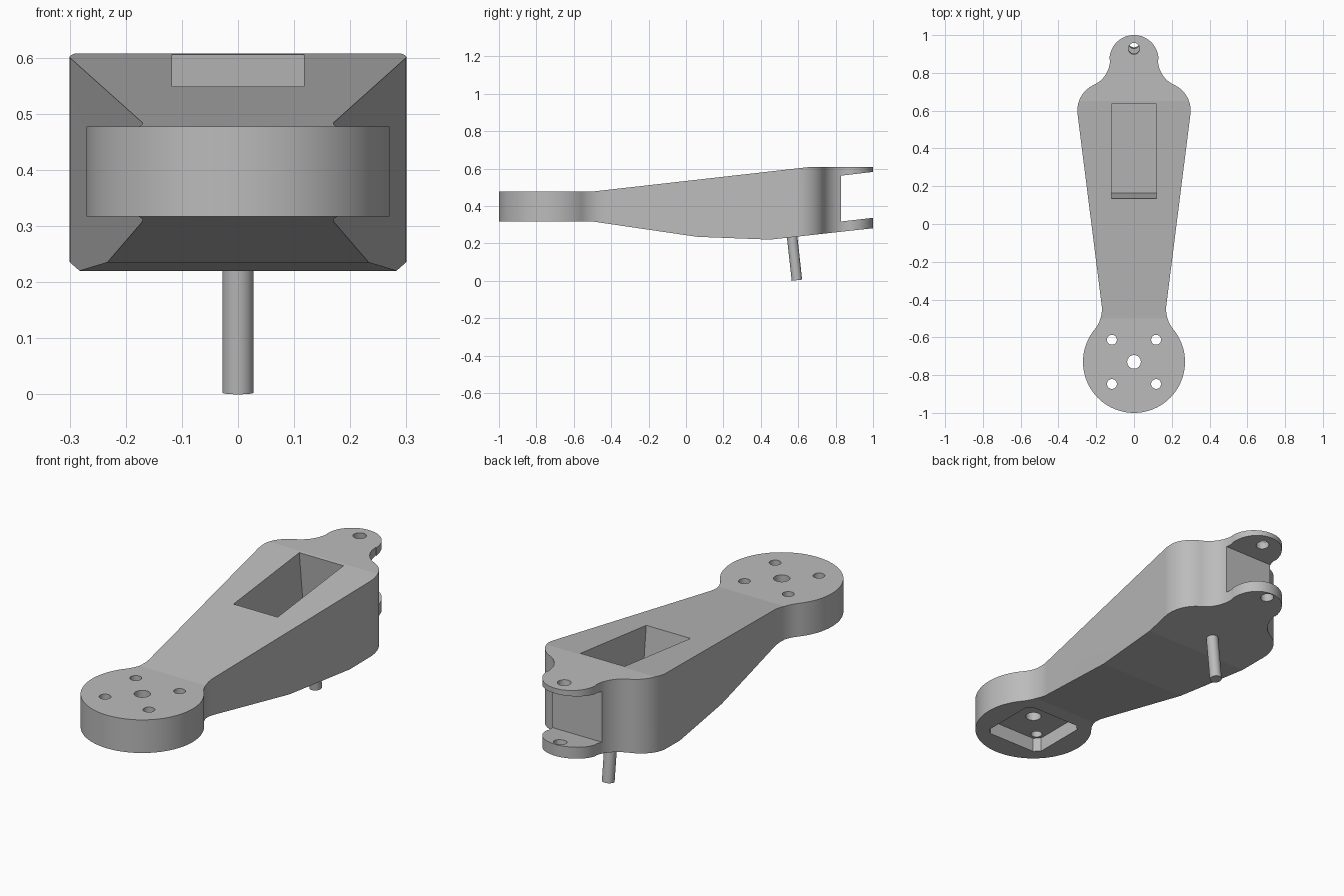
import bpy
import bmesh
from math import radians, sin, cos
from mathutils import Matrix, Vector

default = bpy.data.objects.get("Cube")
if default:
    bpy.data.objects.remove(default, do_unlink=True)

grey = bpy.data.materials.new("plain grey")
grey.use_nodes = True
colour = (0.5, 0.5, 0.5, 1)
grey.diffuse_color = colour
grey.node_tree.nodes["Principled BSDF"].inputs["Base Color"].default_value = colour

TILT = radians(6.3)  # lean shared by the fork, well and peg


def arc(cx, cy, r, start, end, steps):
    angles = [radians(start + (end - start) * i / steps) for i in range(steps + 1)]
    return [(cx + r * cos(a), cy + r * sin(a)) for a in angles]


def prism(name, points, direction):
    """Extrude a closed 3D outline along a direction."""
    bm = bmesh.new()
    face = bm.faces.new([bm.verts.new(p) for p in points])
    moved = bmesh.ops.extrude_face_region(bm, geom=[face])["geom"]
    verts = [v for v in moved if isinstance(v, bmesh.types.BMVert)]
    bmesh.ops.translate(bm, verts=verts, vec=direction)
    bmesh.ops.recalc_face_normals(bm, faces=bm.faces)
    return finish(name, bm)


def rod(name, centre, radius, length, tilt=0.0):
    bm = bmesh.new()
    place = Matrix.Translation(centre) @ Matrix.Rotation(tilt, 4, 'X')
    bmesh.ops.create_cone(bm, cap_ends=True, segments=80, radius1=radius,
                          radius2=radius, depth=length, matrix=place)
    return finish(name, bm)


def finish(name, bm):
    mesh = bpy.data.meshes.new(name)
    bm.to_mesh(mesh)
    bm.free()
    mesh.materials.append(grey)
    obj = bpy.data.objects.new(name, mesh)
    bpy.context.collection.objects.link(obj)
    return obj


def combine(target, tool, operation='DIFFERENCE'):
    """Apply a boolean and discard the tool."""
    bpy.context.view_layer.objects.active = target
    mod = target.modifiers.new("cut", 'BOOLEAN')
    mod.operation = operation
    mod.solver = 'EXACT'
    mod.object = tool
    bpy.ops.object.modifier_apply(modifier=mod.name)
    bpy.data.objects.remove(tool, do_unlink=True)


# Plan outline: round foot, waist, shoulder, neck and rounded tip
half = arc(0, -0.73, 0.27, -90, 39.3, 40)
half += arc(0.342, -0.45, 0.172, 219.3, 173, 16)[1:]
half += arc(0.15, 0.6, 0.15, -7, 65.3, 24)
half += arc(0.274, 0.87, 0.147, 245.3, 180, 22)[1:]
half += arc(0, 0.87, 0.13, 0, 90, 28)
outline = half + [(-x, y) for x, y in reversed(half[1:-1])]
arm = prism("arm_body", [(x, y, -0.2) for x, y in outline], (0, 0, 1.2))

# Side profile trims the top and underside
side = [(-1.1, 0.317), (-0.5, 0.317), (0.06, 0.235), (0.45, 0.22), (1.1, 0.292),
        (1.1, 0.607), (0.65, 0.607), (-0.5, 0.477), (-1.1, 0.477)]
combine(arm, prism("side_trim", [(-0.5, y, z) for y, z in side], (1, 0, 0)), 'INTERSECT')

# Fork gap at the tip
gap = [(0.83, 0.317), (1.1, 0.348), (1.1, 0.594), (0.83, 0.562)]
combine(arm, prism("fork_gap", [(-0.5, y, z) for y, z in gap], (1, 0, 0)))

# Deep leaning well in the top
lean = Vector((0, -sin(TILT), cos(TILT)))
floor = [(-0.118, 0.164, 0.28), (0.118, 0.164, 0.28), (0.118, 0.666, 0.335), (-0.118, 0.666, 0.335)]
combine(arm, prism("well", floor, lean * 0.6))

# Square recess with cut corners under the foot
h, k = 0.157, 0.13
recess = [(h, -k), (h, k), (k, h), (-k, h), (-h, k), (-h, -k), (-k, -h), (k, -h)]
combine(arm, prism("foot_recess", [(x, y - 0.73, 0.2) for x, y in recess], (0, 0, 0.187)))

# Bolt holes in the foot and the fork pin hole
combine(arm, rod("centre_hole", (0, -0.73, 0.4), 0.036, 0.6))
for sx in (-1, 1):
    for sy in (-1, 1):
        combine(arm, rod("bolt_hole", (sx * 0.117, -0.73 + sy * 0.117, 0.4), 0.026, 0.6))
combine(arm, rod("fork_hole", (0, 0.946, 0.45), 0.03, 0.8, TILT))

# Peg below the body
peg_length = 0.26
peg = rod("peg", Vector((0, 0.593, 0.003)) + lean * (peg_length / 2), 0.028, peg_length, TILT)

# Smooth curved walls, keep the creases crisp
for obj in (arm, peg):
    bpy.ops.object.select_all(action='DESELECT')
    obj.select_set(True)
    bpy.context.view_layer.objects.active = obj
    bpy.ops.object.shade_smooth_by_angle(angle=radians(6))
